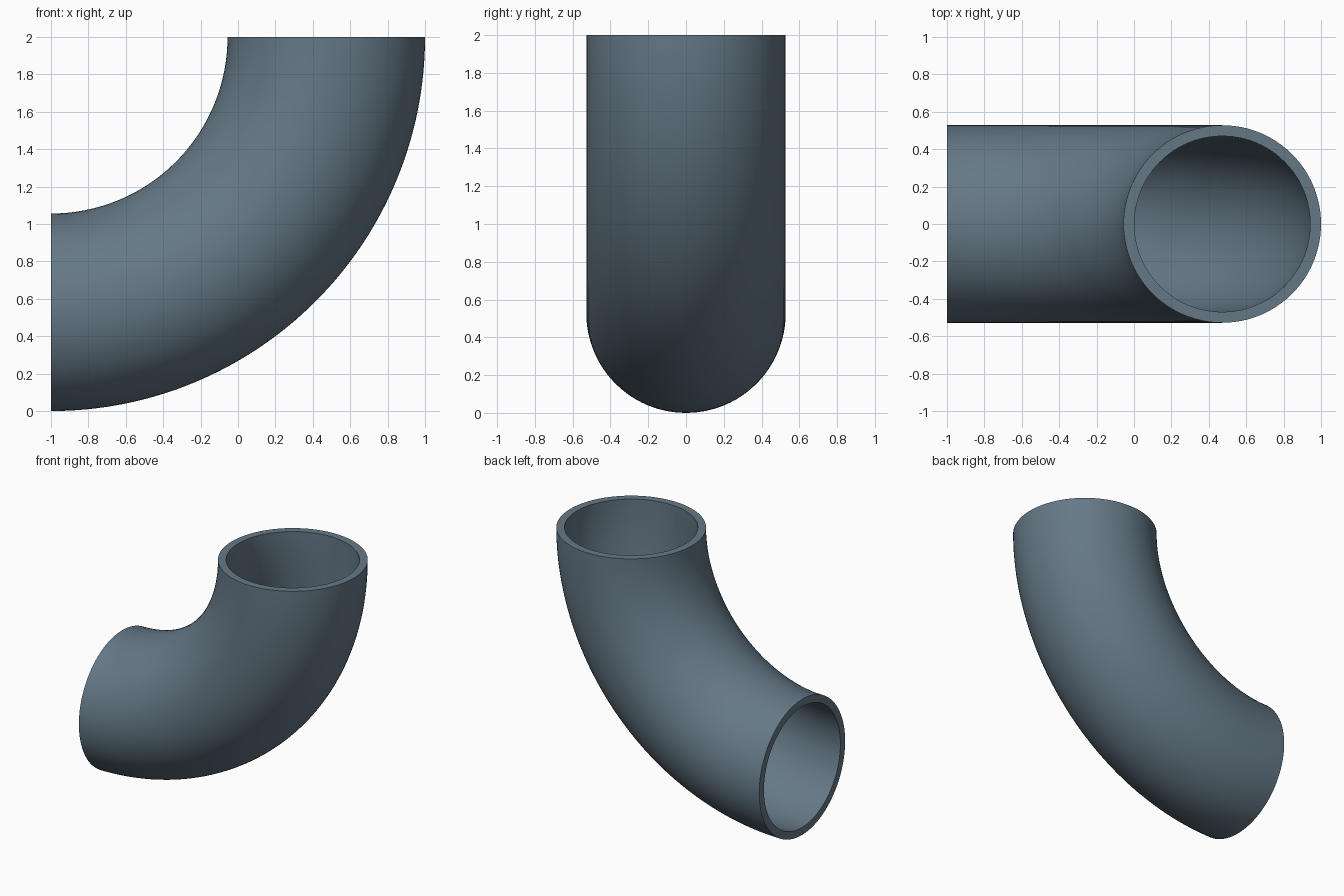
import bpy, bmesh
from math import sin, cos, pi, radians

if "Cube" in bpy.data.objects:
    bpy.data.objects.remove(bpy.data.objects["Cube"])

BEND = 1.472      # centreline bend radius
OUTER = 0.528     # pipe outer radius
BORE = 0.47       # pipe inner radius
SIDES, STEPS = 96, 64

bm = bmesh.new()


def ring(radius, t):
    """Circle of the pipe section at bend angle t (0 = top mouth, 90 = side mouth)."""
    verts = []
    for i in range(SIDES):
        a = 2 * pi * i / SIDES
        d = BEND + radius * cos(a)
        verts.append(bm.verts.new((-1 + d * cos(t), radius * sin(a), 2 - d * sin(t))))
    return verts


def bridge(a, b):
    for i in range(SIDES):
        j = (i + 1) % SIDES
        bm.faces.new((a[i], a[j], b[j], b[i]))


# outer wall and bore swept through a quarter turn
angles = [pi / 2 * k / STEPS for k in range(STEPS + 1)]
outer = [ring(OUTER, t) for t in angles]
inner = [ring(BORE, t) for t in angles]
for k in range(STEPS):
    bridge(outer[k], outer[k + 1])
    bridge(inner[k + 1], inner[k])

# flat rims at both mouths
bridge(inner[0], outer[0])
bridge(outer[-1], inner[-1])
bmesh.ops.recalc_face_normals(bm, faces=bm.faces)

mesh = bpy.data.meshes.new("pipe_elbow")
bm.to_mesh(mesh)
bm.free()
elbow = bpy.data.objects.new("pipe_elbow", mesh)
bpy.context.collection.objects.link(elbow)

# smooth walls, crisp rims
bpy.context.view_layer.objects.active = elbow
elbow.select_set(True)
bpy.ops.object.shade_smooth_by_angle(angle=radians(30))

# slate blue finish
mat = bpy.data.materials.new("slate_blue")
mat.diffuse_color = (0.13, 0.19, 0.24, 1)
mat.use_nodes = True
mat.node_tree.nodes["Principled BSDF"].inputs["Base Color"].default_value = mat.diffuse_color
mesh.materials.append(mat)
